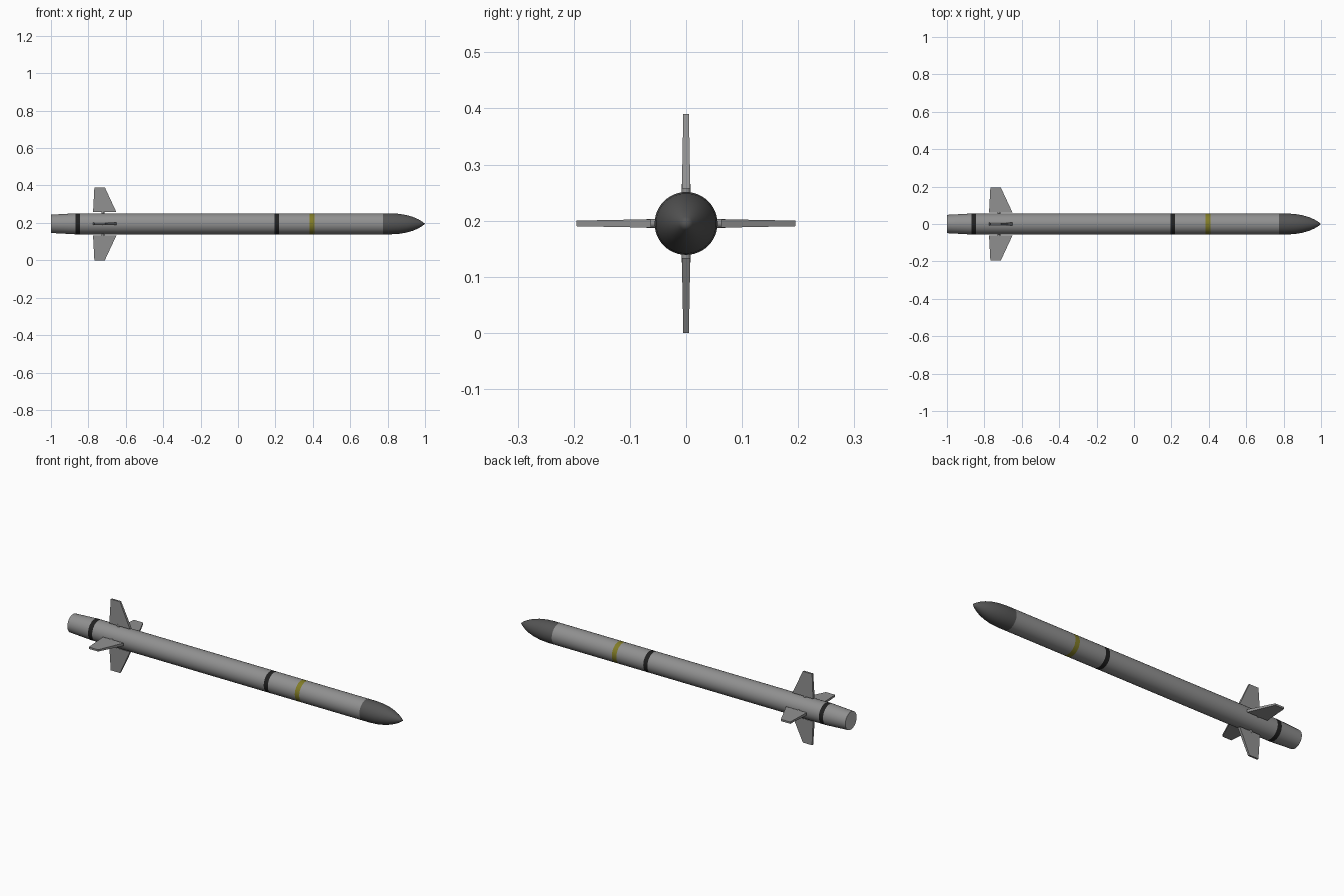
import bpy, bmesh, math
from mathutils import Matrix, Vector

cube = bpy.data.objects.get("Cube")
if cube:
    bpy.data.objects.remove(cube)

AXIS_Z = 0.195
R = 0.056
SIDES = 48


def material(name, rgb):
    m = bpy.data.materials.new(name)
    m.use_nodes = True
    m.diffuse_color = (*rgb, 1)
    bsdf = next(n for n in m.node_tree.nodes if n.type == 'BSDF_PRINCIPLED')
    bsdf.inputs["Base Color"].default_value = (*rgb, 1)
    bsdf.inputs["Roughness"].default_value = 0.6
    return m


grey = material("body grey", (0.28, 0.28, 0.28))
dark = material("nose dark grey", (0.09, 0.09, 0.09))
black = material("band black", (0.015, 0.015, 0.015))
yellow = material("band yellow", (0.22, 0.2, 0.02))
pale = material("nozzle pale grey", (0.5, 0.5, 0.5))


def finish(name, bm, mat, smooth=True):
    bmesh.ops.recalc_face_normals(bm, faces=bm.faces)
    mesh = bpy.data.meshes.new(name)
    bm.to_mesh(mesh)
    bm.free()
    mesh.materials.append(mat)
    ob = bpy.data.objects.new(name, mesh)
    bpy.context.collection.objects.link(ob)
    if smooth:
        bpy.ops.object.select_all(action='DESELECT')
        ob.select_set(True)
        bpy.context.view_layer.objects.active = ob
        bpy.ops.object.shade_smooth_by_angle(angle=math.radians(30))
    return ob


def lathe(name, profile, mat):
    """Spin (x, radius) points around the long axis."""
    bm = bmesh.new()
    verts = [bm.verts.new((x, 0, AXIS_Z + r)) for x, r in profile]
    edges = [bm.edges.new(pair) for pair in zip(verts, verts[1:])]
    bmesh.ops.spin(bm, geom=verts + edges, cent=(0, 0, AXIS_Z), axis=(1, 0, 0),
                   angle=math.tau, steps=SIDES, use_duplicate=False)
    bmesh.ops.remove_doubles(bm, verts=bm.verts, dist=0.00001)
    return finish(name, bm, mat)


# Body tube sections and painted bands
lathe("rear_band", [(-0.87, R), (-0.845, R)], black)
lathe("rear_body", [(-0.845, R), (0.195, R)], grey)
lathe("middle_band", [(0.195, R), (0.22, R)], black)
lathe("middle_body", [(0.22, R), (0.383, R)], grey)
lathe("warning_band", [(0.383, R), (0.41, R)], yellow)
lathe("front_body", [(0.41, R), (0.775, R)], grey)

# Tapered tail and its end face
lathe("tail_cone", [(-1, 0.049), (-0.87, R)], grey)
lathe("nozzle_face", [(-1, 0.049), (-1, 0)], pale)

# Rounded nose
lathe("nose", [(0.775, R), (0.82, R), (0.86, 0.0535), (0.90, 0.047),
               (0.935, 0.037), (0.965, 0.024), (0.985, 0.012), (1, 0)], dark)


# Tail fins, each on a short pivot
def fin_loop(bm, rear, front, z, half):
    return [bm.verts.new((x, y, z))
            for x, y in ((rear, -half), (front, -half), (front, half), (rear, half))]


for i, side in enumerate(("top", "right", "bottom", "left")):
    turn = Matrix.Translation((0, 0, AXIS_Z)) @ Matrix.Rotation(i * math.pi / 2, 4, 'X')
    bm = bmesh.new()
    root = fin_loop(bm, -0.775, -0.65, 0.062, 0.0075)
    tip = fin_loop(bm, -0.768, -0.712, 0.195, 0.005)
    bm.faces.new(root)
    bm.faces.new(tip)
    for k in range(4):
        n = (k + 1) % 4
        bm.faces.new((root[k], root[n], tip[n], tip[k]))
    bm.transform(turn)
    finish("fin_" + side, bm, grey, smooth=False)

    bm = bmesh.new()
    bmesh.ops.create_cone(bm, cap_ends=True, segments=16, radius1=0.008,
                          radius2=0.008, depth=0.02)
    bm.transform(turn @ Matrix.Translation((-0.723, 0, 0.06)))
    finish("fin_pivot_" + side, bm, grey)
